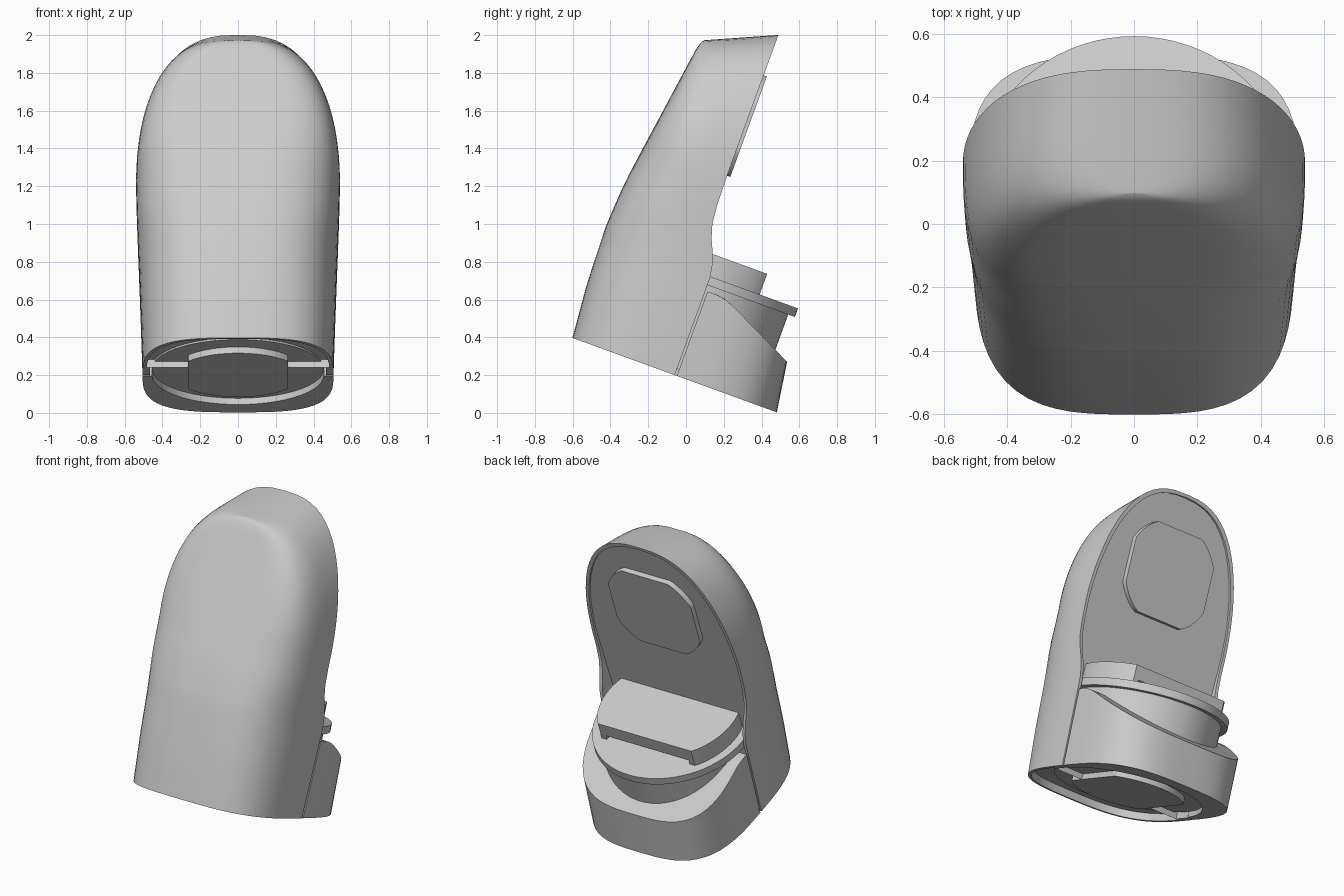
import bpy, bmesh
from math import sin, cos, pi, radians

if "Cube" in bpy.data.objects:
    bpy.data.objects.remove(bpy.data.objects["Cube"])

# Local frame: x across, u toward the back, v up the seam; everything leans 20 degrees
C, S = cos(radians(20)), sin(radians(20))


def world(p):
    x, u, v = p
    return (x, -0.06 + C * u + S * v, 0.2 - S * u + C * v)


def lerp_table(t, pts):
    for (a, fa), (b, fb) in zip(pts, pts[1:]):
        if t <= b:
            return fa + (fb - fa) * max(0, t - a) / (b - a)
    return pts[-1][1]


def loft(name, rows, cap=True, smooth=30):
    """Skin closed rings of local points into one object."""
    bm = bmesh.new()
    rings = [[bm.verts.new(world(p)) for p in r] for r in rows]
    n = len(rows[0])
    for a, b in zip(rings, rings[1:]):
        for i in range(n):
            j = (i + 1) % n
            bm.faces.new((a[i], a[j], b[j], b[i]))
    if cap:
        bm.faces.new(rings[0])
        bm.faces.new(rings[-1])
    bmesh.ops.remove_doubles(bm, verts=bm.verts, dist=0.0004)
    bmesh.ops.recalc_face_normals(bm, faces=bm.faces)
    me = bpy.data.meshes.new(name)
    bm.to_mesh(me)
    bm.free()
    ob = bpy.data.objects.new(name, me)
    bpy.context.collection.objects.link(ob)
    bpy.ops.object.select_all(action='DESELECT')
    ob.select_set(True)
    bpy.context.view_layer.objects.active = ob
    bpy.ops.object.shade_smooth_by_angle(angle=radians(smooth))
    return ob


def clamp(t, lo, hi):
    return max(lo, min(hi, t))


def disc(r, xr=(-9, 9), ur=(-9, 9), n=72):
    """Circle with sides cut flat."""
    return [(clamp(r * cos(2 * pi * i / n), *xr), clamp(r * sin(2 * pi * i / n), *ur))
            for i in range(n)]


def slab(name, outline, v0, v1):
    return loft(name, [[(x, u, v) for x, u in outline] for v in (v0, v1)])


def arc(w, d, n, steps=40):
    """Half superellipse from +w round to -w with depth d."""
    pts = []
    for i in range(steps + 1):
        c, s = cos(pi * i / steps), sin(pi * i / steps)
        if i in (0, steps):
            s = 0
        # unit shape first, so a zero width still gives full depth
        q = (abs(c) ** n + s ** n) ** (-1 / n)
        pts.append((w * c * q, d * s * q))
    return pts


# Main housing: stacked half-superellipse sections ending in an arched top
FRONT = [(0, -.576), (.31, -.603), (.63, -.612), (.85, -.598), (1.05, -.575), (1.8, -.485), (1.86, -.472), (1.88, -.458)]
BACK = [(0, 0), (.55, 0), (.62, -.012), (.68, -.034), (.75, -.065), (.82, -.086), (.92, -.096), (1.08, -.1)]
DROP = [(0, 0), (.9, 0), (1.88, -.16)]
POWER = [(0, 3.2), (1.0, 3.2), (1.88, 6)]
WIDTH = [(0, .505), (.5, .522), (.85, .536), (1.03, .54)]
INNER = -0.115
levels = [(s, lerp_table(s, WIDTH)) for s in
          (0, .14, .28, .42, .55, .62, .68, .75, .82, .92)]
for k in range(19):
    a = pi / 2 * k / 18
    levels.append((1.03 + .85 * sin(a), .54 * max(cos(a), 0) ** .75 if k < 18 else 0))

rows = []
for s, w in levels:
    f, b = lerp_table(s, FRONT), lerp_table(s, BACK)
    drop = lerp_table(s, DROP)
    wi, vi = max(w - .02, 0), s * .989
    row = [(wi, INNER, vi), (wi, b, vi)]
    for x, d in arc(w, 1, lerp_table(s, POWER)):
        row.append((x, b + (f - b) * d, s + drop * d))
    row += [(-wi, b, vi), (-wi, INNER, vi)]
    rows.append(row)
# recessed underside with a thin rim
for v in (0, .045):
    rows.insert(0, [(x * .96, -.1 + (u + .1) * .96, v) for x, u, _ in levels and rows[-len(levels)]])
loft("main_housing", rows)

# Rear cup: slanted rim with a round bore
RIM = [(0, .475), (.06, .477), (.11, .47), (.152, .455), (.535, .27), (.7, .188)]
outer_bottom, outer_top = arc(.505, .576, 3.2), arc(.52, .535, 3.2)
bore = [(.455 * cos(pi * i / 40), .455 * sin(pi * i / 40)) for i in range(41)]
G = 0.012
cup = []
for (x0, u0), (x1, u1), (x2, u2) in zip(outer_bottom, outer_top, bore):
    cup.append([(x0, max(u0, G), 0), (x1, max(u1, G), lerp_table(u1, RIM)),
                (x2, max(u2, G), lerp_table(u2, RIM)), (x2, max(u2, G), 0)])
loft("rear_cup", cup)

# Drum, flange plate and base boss
slab("drum", disc(.455), .035, .52)
slab("flange_plate", disc(.493), .507, .555)
slab("base_boss", disc(.34, xr=(-.265, .265)), 0, .05)

# Top knob with a slot beneath, resting on two feet
slab("top_knob", disc(.44, ur=(-.277, .277)), .585, .671)
for side, xr in (("right", (.3, 9)), ("left", (-9, -.3))):
    slab("knob_foot_" + side, disc(.44, xr, (-.277, .277)), .55, .59)

# Raised pad on the inner back face
pad = disc(.33, (-.3, .3), (-.283, .283))
loft("back_pad", [[(x, u, 1.37 + v) for x, v in pad] for u in (INNER - .02, -.082)])
